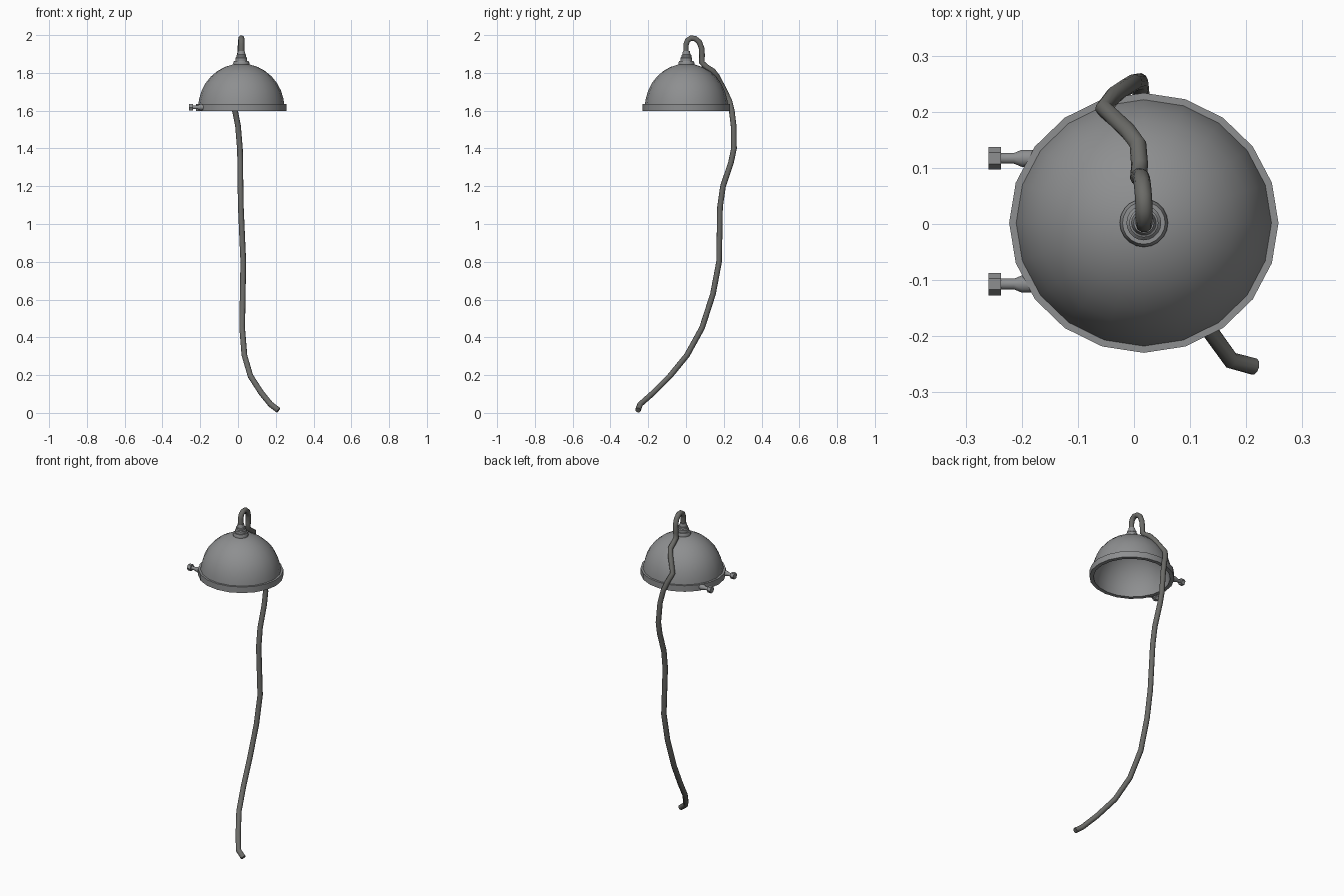
import bpy, bmesh, math
from mathutils import Matrix

if "Cube" in bpy.data.objects:
    bpy.data.objects.remove(bpy.data.objects["Cube"])

CX, CY = 0.0175, 0.002      # dome axis


def grey(name, rgb):
    m = bpy.data.materials.new(name)
    m.diffuse_color = (*rgb, 1)
    m.use_nodes = True
    m.node_tree.nodes["Principled BSDF"].inputs["Base Color"].default_value = m.diffuse_color
    return m


METAL = grey("grey_metal", (0.27, 0.275, 0.28))
RUBBER = grey("dark_rubber", (0.145, 0.145, 0.135))


def lathe(name, profile, segs, matrix, angle=40, mat=METAL):
    """Revolve (radius, height) points about local z; radius 0 makes a pole."""
    bm = bmesh.new()
    rings = []
    for r, h in profile:
        if r == 0:
            rings.append([bm.verts.new((0, 0, h))])
        else:
            rings.append([bm.verts.new((r * math.cos(2 * math.pi * i / segs),
                                        r * math.sin(2 * math.pi * i / segs), h))
                          for i in range(segs)])
    for a, b in zip(rings, rings[1:]):
        for i in range(segs):
            j = (i + 1) % segs
            if len(a) == 1:
                bm.faces.new((a[0], b[i], b[j]))
            elif len(b) == 1:
                bm.faces.new((a[i], a[j], b[0]))
            else:
                bm.faces.new((a[i], a[j], b[j], b[i]))
    bm.transform(matrix)
    bmesh.ops.recalc_face_normals(bm, faces=bm.faces)
    me = bpy.data.meshes.new(name)
    bm.to_mesh(me)
    bm.free()
    me.materials.append(mat)
    ob = bpy.data.objects.new(name, me)
    bpy.context.collection.objects.link(ob)
    bpy.ops.object.select_all(action='DESELECT')
    bpy.context.view_layer.objects.active = ob
    ob.select_set(True)
    bpy.ops.object.shade_smooth_by_angle(angle=math.radians(angle))
    return ob


def arc(r, z0, h, n=8):
    """Quarter ellipse from the pole down to the brim."""
    return [(r * math.sin(math.pi / 2 * i / n) if i else 0,
             z0 + h * math.cos(math.pi / 2 * i / n)) for i in range(n + 1)]


axis = Matrix.Translation((CX, CY, 0))
oval = axis @ Matrix.Diagonal((1, 0.965, 1, 1))

# Open dome shell with a raised band around its lower edge
band = [(0.2275, 1.635), (0.240, 1.635), (0.240, 1.598), (0.217, 1.598)]
lathe("dome", arc(0.2275, 1.617, 0.232)[:-1] + band + arc(0.217, 1.603, 0.236)[::-1],
      20, oval)

# Stepped hose fitting on the crown
lathe("crown_fitting", [(0, 1.842), (0.042, 1.842), (0.043, 1.852), (0.038, 1.864),
                        (0.031, 1.864), (0.031, 1.880), (0.026, 1.885),
                        (0.026, 1.895), (0.022, 1.897), (0.018, 1.915),
                        (0, 1.915)], 20, axis)

# Pair of side screws: flared collar and shank, with a hexagonal knob
for side, y in (("front", -0.107), ("back", 0.117)):
    out = Matrix.Translation((0, y, 1.618)) @ Matrix.Rotation(-math.pi / 2, 4, 'Y')
    lathe(side + "_screw", [(0, 0.176), (0.016, 0.176), (0.016, 0.200),
                            (0.010, 0.214), (0.010, 0.240), (0, 0.240)], 10, out)
    hexagon = out @ Matrix.Rotation(math.pi / 2, 4, 'Z')
    lathe(side + "_knob", [(0, 0.237), (0.020, 0.237), (0.020, 0.259), (0, 0.259)],
          6, hexagon, 30)

# Long hose: loops off the crown, lies on the dome, then hangs to the ground
path = [
    (.018, .000, 1.900), (.018, .000, 1.950), (.018, .008, 1.972), (.018, .026, 1.984),
    (.017, .048, 1.982), (.015, .070, 1.964), (.013, .083, 1.930), (.010, .085, 1.890),
    (.008, .083, 1.856), (.010, .105, 1.833), (.007, .142, 1.810), (-.010, .165, 1.780),
    (-.054, .206, 1.700), (-.035, .230, 1.650), (-.015, .243, 1.595), (.000, .252, 1.520),
    (.010, .254, 1.400), (.012, .238, 1.325), (.013, .196, 1.200), (.015, .180, 1.090),
    (.028, .175, .800), (.025, .143, .630), (.022, .085, .450), (.034, .005, .305),
    (.066, -.085, .195), (.124, -.175, .105), (.173, -.243, .045), (.214, -.254, .014)]
cu = bpy.data.curves.new("hose", 'CURVE')
cu.dimensions = '3D'
cu.bevel_depth = 0.0152
cu.bevel_resolution = 3
cu.use_fill_caps = True
cu.materials.append(RUBBER)
sp = cu.splines.new('POLY')
sp.points.add(len(path) - 1)
for p, co in zip(sp.points, path):
    p.co = (*co, 1)
sp.use_smooth = True
hose = bpy.data.objects.new("hose", cu)
bpy.context.collection.objects.link(hose)
